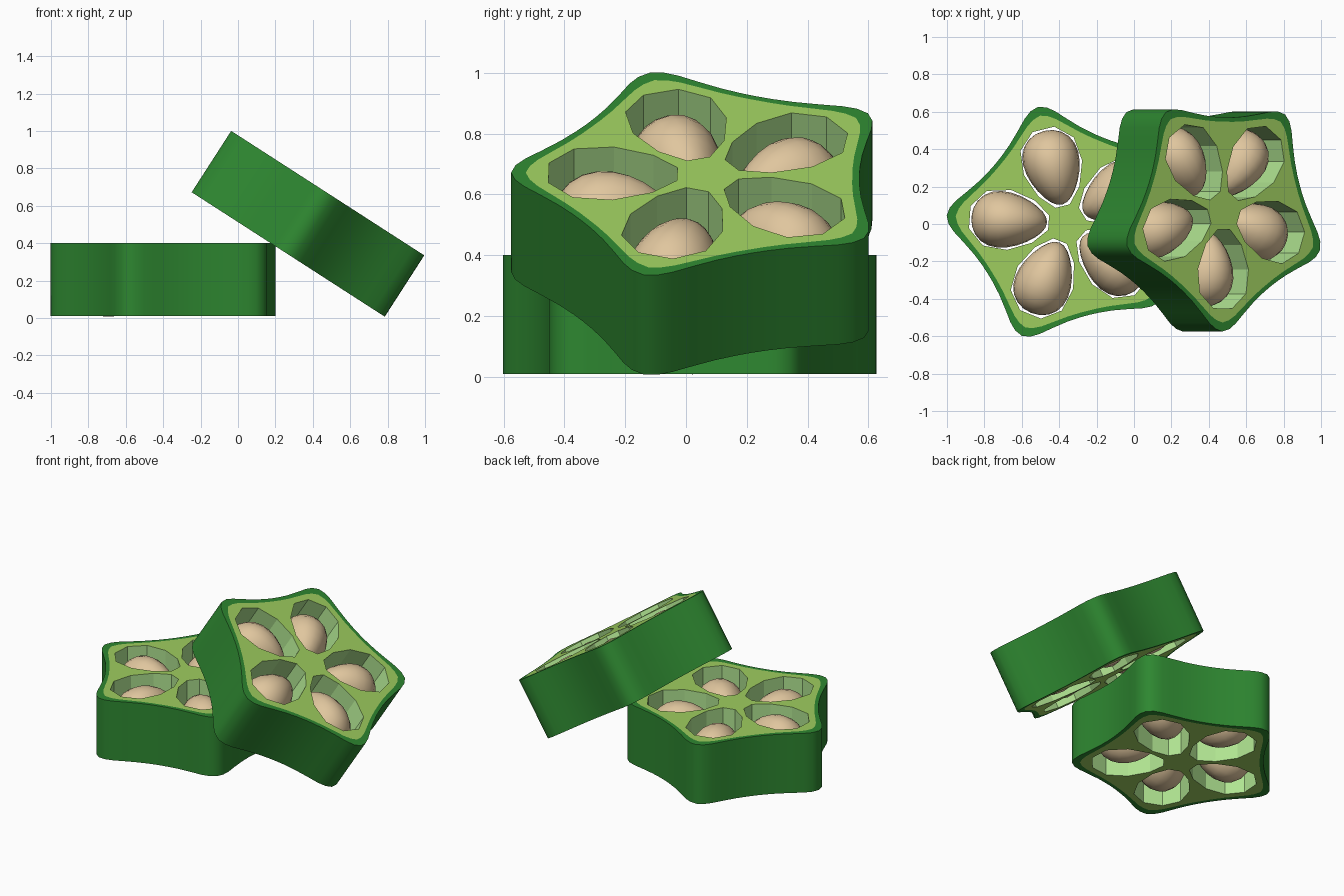
import bpy, bmesh, math, random
from mathutils import Matrix, Vector

if "Cube" in bpy.data.objects:
    bpy.data.objects.remove(bpy.data.objects["Cube"])

random.seed(4)


def material(name, rgb):
    m = bpy.data.materials.new(name)
    m.diffuse_color = (*rgb, 1)
    m.use_nodes = True
    m.node_tree.nodes["Principled BSDF"].inputs["Base Color"].default_value = m.diffuse_color
    return m


SKIN = material("dark green skin", (0.027, 0.242, 0.030))
FLESH = material("light green flesh", (0.342, 0.610, 0.114))
WALL = material("pale green chamber", (0.434, 0.775, 0.283))
SEED = material("cream seed", (0.745, 0.565, 0.342))

THICK = 0.39
# half of one star arm: degrees from the tip, skin radius, flesh radius
ARM = [(0, .645, .597), (4, .633, .585), (8, .606, .564), (14, .562, .529),
       (22, .523, .496), (30, .504, .480), (36, .500, .477)]


def star(column):
    pts = []
    for k in range(5):
        half = [(p[0], p[column]) for p in ARM]
        for a, r in [(-a, r) for a, r in half[:0:-1]] + half[:-1]:
            t = math.radians(a + 72 * k)
            pts.append((r * math.cos(t), r * math.sin(t)))
    return pts


def chamber(k):
    # ten-sided teardrop hole, wide end toward the star tip
    rot = Matrix.Rotation(math.radians(72 * k), 2)
    pts = []
    for i in range(10):
        t = math.tau * (i + 0.5) / 10
        c, s = math.cos(t), math.sin(t)
        pts.append(rot @ Vector((0.31 + 0.222 * c, 0.178 * s * (0.9 + 0.2 * c))))
    return pts


def finish(bm, name, mats, matrix):
    me = bpy.data.meshes.new(name)
    bm.to_mesh(me)
    bm.free()
    for m in mats:
        me.materials.append(m)
    ob = bpy.data.objects.new(name, me)
    bpy.context.collection.objects.link(ob)
    ob.matrix_world = matrix
    return ob


def strip(bm, a, b, mat, smooth=False):
    for i in range(len(a)):
        j = (i + 1) % len(a)
        f = bm.faces.new((a[i], a[j], b[j], b[i]))
        f.material_index = mat
        f.smooth = smooth


def build_slice(name, matrix):
    bm = bmesh.new()
    levels = []
    for z in (-THICK / 2, THICK / 2):
        ring = lambda pts: [bm.verts.new((p[0], p[1], z)) for p in pts]
        outer, inner = ring(star(1)), ring(star(2))
        holes = [ring(chamber(k)) for k in range(5)]
        # cut face with five chamber openings
        edges = [bm.edges.new((l[i - 1], l[i])) for l in [inner] + holes for i in range(len(l))]
        res = bmesh.ops.triangle_fill(bm, use_beauty=True, use_dissolve=False,
                                      edges=edges, normal=(0, 0, 1))
        for f in res["geom"]:
            if isinstance(f, bmesh.types.BMFace):
                f.material_index = 1
        strip(bm, outer, inner, 0)      # skin rim
        levels.append((outer, holes))
    (o0, h0), (o1, h1) = levels
    strip(bm, o0, o1, 0, True)          # outer skin
    for a, b in zip(h0, h1):
        strip(bm, a, b, 2)              # chamber walls
    bmesh.ops.recalc_face_normals(bm, faces=bm.faces)
    for e in bm.edges:
        if len(e.link_faces) == 2 and e.calc_face_angle(0) > math.radians(35):
            e.smooth = False
    finish(bm, name, (SKIN, FLESH, WALL), matrix)

    # one egg-shaped seed in every chamber
    for k in range(5):
        bm = bmesh.new()
        bmesh.ops.create_uvsphere(bm, u_segments=20, v_segments=12, radius=1,
                                  matrix=Matrix.Rotation(math.pi / 2, 4, 'Y'))
        height = 0.203 if (k == 0 and name == "lying_slice") else random.uniform(0.185, 0.196)
        for v in bm.verts:
            x, y, z = v.co
            taper = 0.9 + 0.24 * x
            v.co = (0.31 + 0.203 * x, 0.163 * y * taper, height * z * (0.97 + 0.12 * x))
            v.co.z = max(-height, min(height, v.co.z))
        for f in bm.faces:
            f.smooth = True
        finish(bm, f"{name}_seed_{k + 1}", (SEED,),
               matrix @ Matrix.Rotation(math.radians(72 * k), 4, 'Z'))


# slice lying flat
build_slice("lying_slice", Matrix.Translation((-0.358, 0, 0.205))
            @ Matrix.Rotation(math.radians(176), 4, 'Z'))

# slice leaning on it
tilt = Matrix.Rotation(math.radians(32.8), 4, 'Y')
normal = tilt @ Vector((0, 0, 1))
centre = Vector((0.482, 0.07, 0.666)) - normal * THICK / 2
build_slice("leaning_slice", Matrix.Translation(centre) @ tilt
            @ Matrix.Rotation(math.radians(-91), 4, 'Z'))
